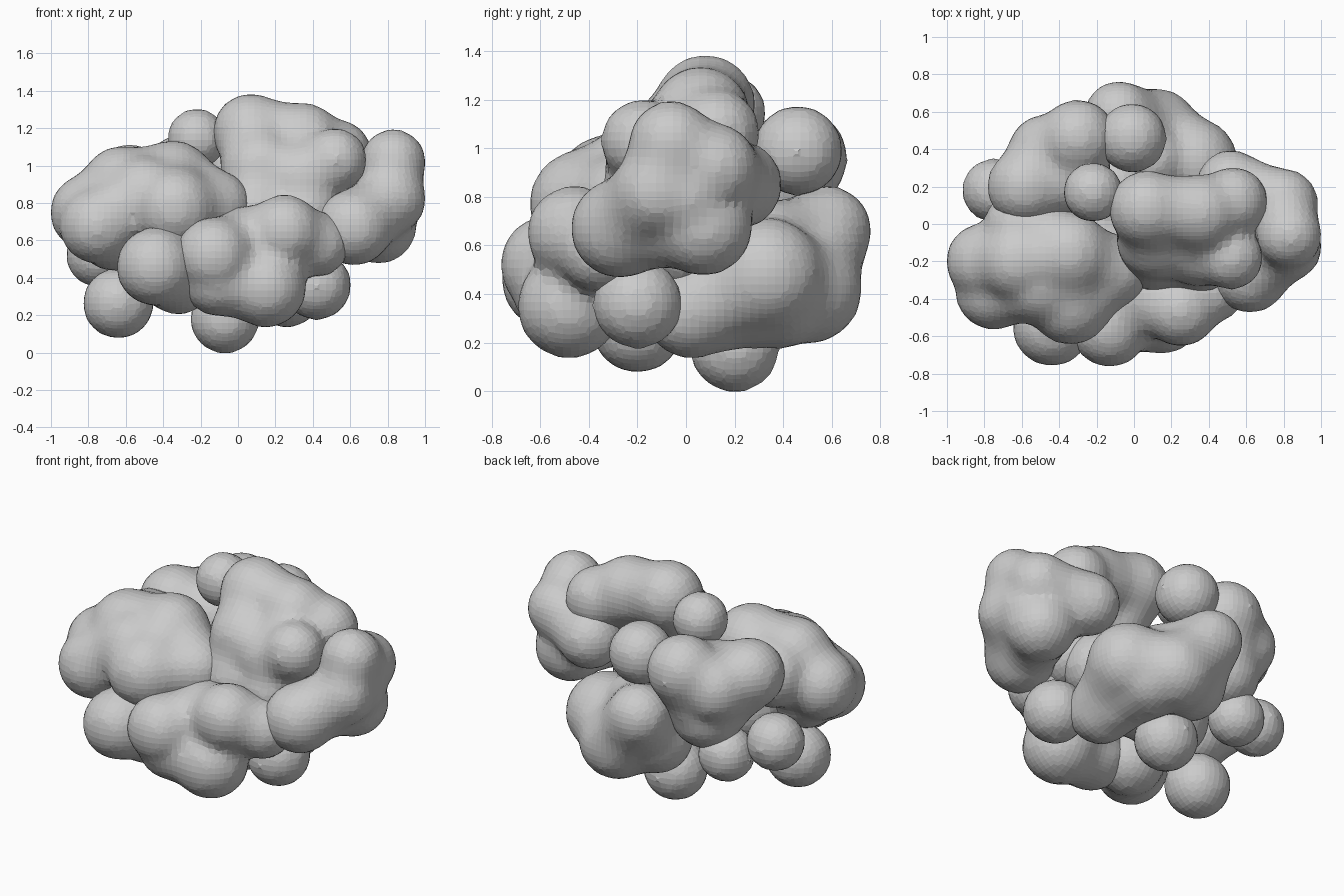
import bpy, bmesh
from mathutils import Vector, Matrix

GROW = 0.009  # makes up for shrinkage when smoothing


def lobe(name, balls, links=()):
    """Blobby lobe: balls (x, y, z, r), linked pairs get in-between balls."""
    bm = bmesh.new()
    allb = list(balls)
    for a, b in links:
        for t in (0.25, 0.5, 0.75):
            p = [balls[a][i] * (1 - t) + balls[b][i] * t for i in range(4)]
            p[3] *= 0.91 if t == 0.5 else 0.95
            allb.append(p)
    for x, y, z, r in allb:
        bmesh.ops.create_icosphere(bm, subdivisions=3, radius=r + GROW,
                                   matrix=Matrix.Translation(Vector((x, y, z))))
    me = bpy.data.meshes.new(name)
    bm.to_mesh(me)
    bm.free()
    ob = bpy.data.objects.new(name, me)
    bpy.context.collection.objects.link(ob)
    rm = ob.modifiers.new("fuse", 'REMESH')
    rm.mode = 'VOXEL'
    rm.voxel_size = 0.035
    sm = ob.modifiers.new("soften", 'SMOOTH')
    sm.factor = 0.5
    sm.iterations = 6
    return ob


# Front lower bank
lobe("front_bank", [
    (-0.13, -0.56, 0.52, 0.20), (0.15, -0.48, 0.35, 0.21),
    (0.25, -0.46, 0.65, 0.19), (-0.10, -0.50, 0.40, 0.20),
    (0.05, -0.38, 0.58, 0.20), (0.42, -0.35, 0.58, 0.17)],
    [(0, 3), (3, 1), (2, 4), (0, 4), (1, 4), (2, 5)])
lobe("front_left_puff", [
    (-0.44, -0.55, 0.46, 0.205), (-0.32, -0.42, 0.41, 0.20),
    (-0.35, -0.38, 0.53, 0.20)], [(0, 1), (0, 2)])

# Upper left bank
lobe("left_bank", [
    (-0.35, -0.16, 0.91, 0.22), (-0.62, -0.20, 0.89, 0.21),
    (-0.80, -0.20, 0.75, 0.20), (-0.75, -0.36, 0.68, 0.20),
    (-0.34, -0.42, 0.77, 0.22), (-0.12, -0.25, 0.78, 0.19),
    (-0.60, -0.02, 0.84, 0.20), (-0.50, -0.32, 0.84, 0.21),
    (-0.66, -0.25, 0.63, 0.19)],
    [(0, 1), (1, 2), (2, 3), (3, 7), (7, 4), (0, 4), (0, 5), (4, 5),
     (1, 6), (0, 6), (1, 7), (3, 8), (2, 8)])

# Crown
lobe("crown", [
    (0.07, 0.08, 1.18, 0.20), (0.35, 0.06, 1.13, 0.20),
    (0.53, 0.12, 1.06, 0.18), (0.12, -0.08, 0.98, 0.21),
    (0.35, -0.12, 0.92, 0.21), (0.52, -0.18, 1.03, 0.165),
    (0.10, -0.15, 0.76, 0.20), (0.35, -0.16, 0.74, 0.20)],
    [(0, 1), (1, 2), (0, 3), (3, 4), (1, 4), (4, 5), (3, 6), (4, 7), (6, 7)])

# Right arm
lobe("right_arm", [
    (0.83, -0.06, 1.02, 0.17), (0.80, 0.11, 0.92, 0.18),
    (0.75, 0.07, 0.68, 0.20), (0.82, -0.12, 0.82, 0.18),
    (0.62, -0.27, 0.67, 0.20), (0.80, 0.00, 0.80, 0.18),
    (0.52, 0.21, 0.85, 0.18), (0.68, -0.08, 0.70, 0.19)],
    [(0, 3), (3, 4), (1, 5), (5, 2), (0, 5), (0, 1), (1, 6), (4, 7), (7, 2)])

# Back left column
lobe("back_left_column", [
    (-0.30, 0.46, 0.96, 0.20), (-0.58, 0.20, 0.91, 0.20),
    (-0.38, 0.33, 0.67, 0.21), (-0.47, 0.38, 0.86, 0.20),
    (-0.33, 0.25, 0.86, 0.20)],
    [(0, 2), (1, 2), (0, 3), (3, 1), (4, 0), (4, 1)])

# Back lower bank
lobe("back_bank", [
    (0.12, 0.50, 0.42, 0.22), (0.32, 0.33, 0.48, 0.23),
    (0.26, 0.02, 0.33, 0.19), (-0.08, 0.58, 0.66, 0.18),
    (0.20, 0.38, 0.40, 0.22), (0.10, 0.35, 0.60, 0.18),
    (-0.08, 0.40, 0.45, 0.20)],
    [(0, 1), (1, 2), (0, 3), (4, 2), (5, 3), (6, 0), (6, 3)])

# Hidden middle
lobe("core", [(-0.35, -0.10, 0.55, 0.22), (0.00, -0.05, 0.55, 0.22),
              (-0.10, 0.18, 0.60, 0.20), (0.25, 0.00, 0.62, 0.21)],
     [(0, 1), (1, 2), (1, 3)])

# Loose puffs
puffs = {
    "bottom_puff": (-0.07, 0.20, 0.18, 0.18),
    "lower_left_puff": (-0.64, -0.20, 0.265, 0.185),
    "lower_right_puff": (0.42, -0.20, 0.36, 0.18),
    "side_left_puff": (-0.75, 0.18, 0.52, 0.165),
    "lower_back_puff": (-0.50, 0.31, 0.43, 0.16),
    "top_left_puff": (-0.22, 0.17, 1.145, 0.155),
    "top_back_puff": (-0.01, 0.46, 0.99, 0.18),
}
for name, ball in puffs.items():
    lobe(name, [ball])
